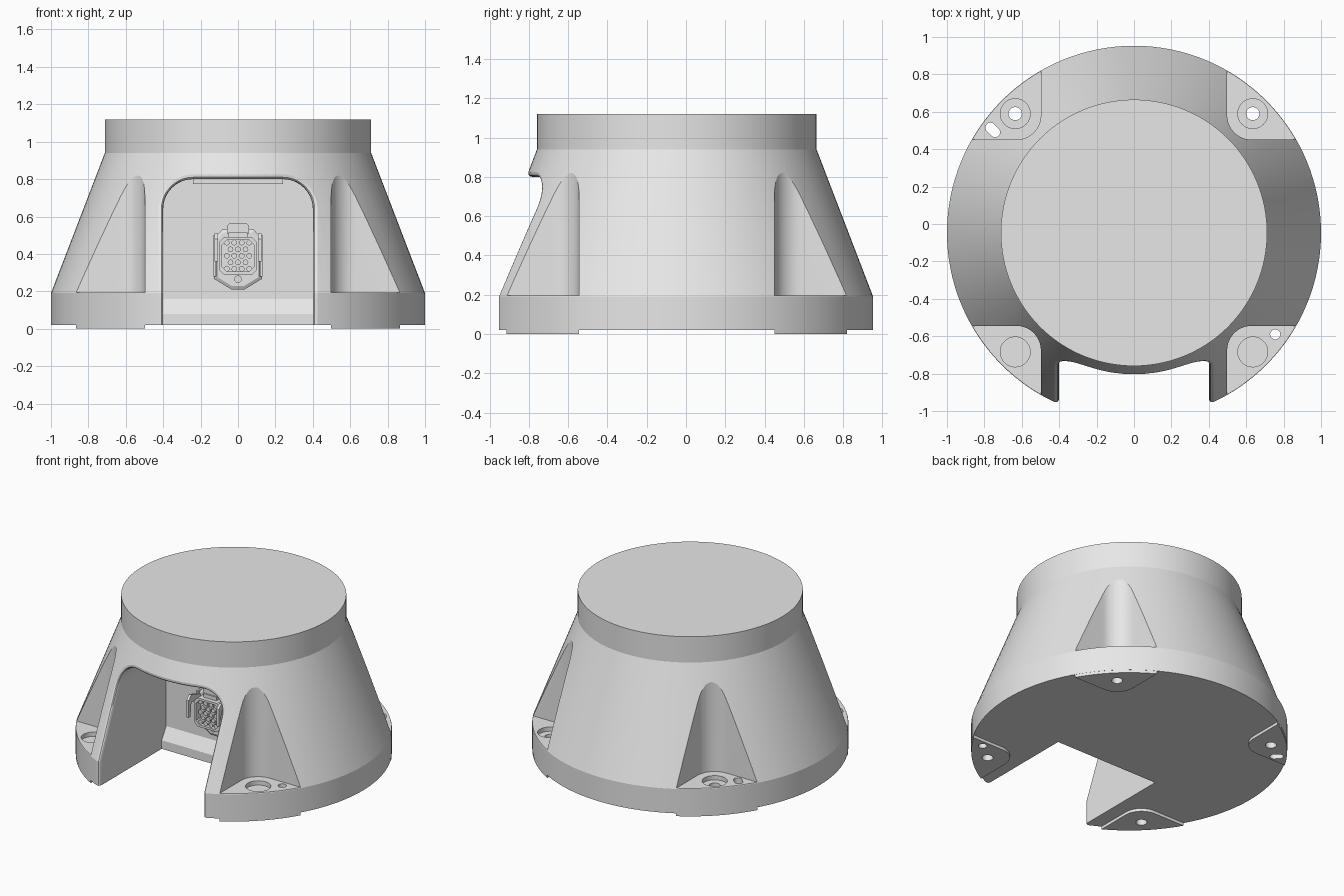
import bpy, bmesh
from math import sin, cos, pi, asin, sqrt, radians

if "Cube" in bpy.data.objects:
    bpy.data.objects.remove(bpy.data.objects["Cube"], do_unlink=True)

CY = -0.047             # y of the turned axis
FLOOR = 0.195           # height of the corner pocket floors
WALL = -0.22            # y of the recess back wall
PROFILE = [(1.0, 0.02), (1.0, 0.19), (0.712, 0.94), (0.712, 1.12)]

grey = bpy.data.materials.new("light grey")
grey.use_nodes = True
grey.diffuse_color = (0.8, 0.8, 0.8, 1)
grey.node_tree.nodes["Principled BSDF"].inputs["Base Color"].default_value = (0.8, 0.8, 0.8, 1)


def loft(name, rings):
    """Closed solid through rings of equal point count."""
    bm = bmesh.new()
    loops = [[bm.verts.new(p) for p in ring] for ring in rings]
    n = len(loops[0])
    for a, b in zip(loops, loops[1:]):
        for i in range(n):
            j = (i + 1) % n
            bm.faces.new((a[i], a[j], b[j], b[i]))
    bm.faces.new(loops[0][::-1])
    bm.faces.new(loops[-1])
    bmesh.ops.recalc_face_normals(bm, faces=bm.faces)
    mesh = bpy.data.meshes.new(name)
    bm.to_mesh(mesh)
    bm.free()
    mesh.materials.append(grey)
    ob = bpy.data.objects.new(name, mesh)
    bpy.context.collection.objects.link(ob)
    return ob


def circle(x, y, r, n=32):
    return [(x + r * cos(2 * pi * i / n), y + r * sin(2 * pi * i / n)) for i in range(n)]


def at_z(pts, z):
    return [(x, y, z) for x, y in pts]


def at_y(pts, y):
    return [(x, y, z) for x, z in pts]


def upright(name, pts, z0, z1):
    return loft(name, [at_z(pts, z0), at_z(pts, z1)])


def facing(name, pts, y0, y1):
    return loft(name, [at_y(pts, y0), at_y(pts, y1)])


def rect(x0, x1, z0, z1):
    return [(x0, z0), (x1, z0), (x1, z1), (x0, z1)]


def select_only(ob):
    bpy.ops.object.select_all(action='DESELECT')
    bpy.context.view_layer.objects.active = ob
    ob.select_set(True)


def cut(targets, cutter):
    cutter.hide_render = True
    for ob in targets:
        mod = ob.modifiers.new("cut", 'BOOLEAN')
        mod.operation = 'DIFFERENCE'
        mod.solver = 'EXACT'
        mod.object = cutter
        select_only(ob)
        bpy.ops.object.modifier_apply(modifier=mod.name)
    bpy.data.objects.remove(cutter, do_unlink=True)


def corner(sx, sy, outer, a=0.498, fillet=0.13):
    """Corner outline: filleted inside, arc of the given radius outside."""
    c, t, n = a + fillet, asin(a / outer), 12
    pts = [(c + fillet * cos(pi + pi / 2 * i / n), c + fillet * sin(pi + pi / 2 * i / n))
           for i in range(n + 1)]
    pts += [(outer * cos(t + (pi / 2 - 2 * t) * i / n), outer * sin(t + (pi / 2 - 2 * t) * i / n))
            for i in range(n + 1)]
    return [(sx * x, CY + sy * y) for x, y in pts]


# Turned body
body = loft("body", [at_z(circle(0, CY, r, 128), z) for r, z in PROFILE])


# Front recess: arched opening with a rounded rim that follows the cone
def arch(o):
    w, top, r, n = 0.4 + o, 0.8 + o, 0.16 + o, 10
    side = [(w, z) for z in (-0.1, 0.1, 0.19, 0.3, 0.4, 0.5, 0.58)]
    curve = [(w - r + r * cos(pi / 2 * i / n), top - r + r * sin(pi / 2 * i / n))
             for i in range(n + 1)]
    half = side + curve + [((w - r) * k, top) for k in (0.75, 0.5, 0.25)]
    return half + [(0, top)] + [(-x, z) for x, z in reversed(half)]


def front_y(x, z):
    (r0, z0), (r1, z1) = PROFILE[1:3]
    r = r0 + (r1 - r0) * min(max((z - z0) / (z1 - z0), 0), 1)
    return CY - sqrt(r * r - x * x)


rim = [(0, 0.03), (0.004, 0.015), (0.01, 0.007), (0.025, 0), (0.05, -0.012)]
rings = [at_y(arch(0), WALL)]
rings += [[(x, front_y(x, z) + d, z) for x, z in arch(o)] for o, d in rim]
rings.append(at_y(arch(0.05), -1.3))
cut([body], loft("recess_cutter", rings))

# Corner pockets, foot pads and mounting holes
for sx in (-1, 1):
    for sy in (-1, 1):
        side = ("front" if sy < 0 else "back") + ("_left" if sx > 0 else "_right")
        cut([body], upright("pocket_cutter", corner(sx, sy, 1.4), FLOOR, 1.05))
        pad = upright(side + "_foot_pad", corner(sx, sy, 0.999), 0, 0.02)
        hx, hy = sx * 0.635, CY + sy * 0.637
        cut([body], upright("counterbore_cutter", circle(hx, hy, 0.08), FLOOR - 0.03, 0.3))
        cut([body, pad], upright("hole_cutter", circle(hx, hy, 0.035), -0.1, 0.3))
        if sx > 0 and sy < 0:
            cut([body, pad], upright("pin_cutter", circle(0.755, -0.59, 0.027), -0.1, 0.3))
        if sx < 0 and sy > 0:
            # Slot: a circle whose halves are pulled apart along a diagonal
            slot = []
            for x, y in circle(0, 0, 0.027):
                k = 0.012 if x - y > 0 else -0.012
                slot.append((-0.755 + x + k, 0.503 + y - k))
            cut([body, pad], upright("slot_cutter", slot, -0.1, 0.3))

# Sloped sill at the foot of the recess wall and strip under its ceiling
sill = [(-0.27, 0.02), (-0.27, 0.08), (WALL, 0.16), (WALL, 0.02)]
loft("recess_sill", [[(x, y, z) for y, z in sill] for x in (-0.4, 0.4)])
facing("ceiling_strip", rect(-0.24, 0.24, 0.775, 0.8), -0.5, WALL)


# Connector: shield flange, hollow shell, pins, levers and lid
def shield(s):
    half = [(0.035, -0.175), (0.125, -0.12), (0.125, 0.1), (0.085, 0.145)]
    pts = half + [(-x, z) for x, z in reversed(half)]
    return [(s * x, 0.385 + s * z) for x, z in pts]


def socket(w):
    c = 0.025
    half = [(w - c, -w), (w, -w + c), (w, w - c), (w - c, w)]
    return [(x, 0.39 + z) for x, z in half + [(-x, z) for x, z in reversed(half)]]


loft("connector_flange", [at_y(shield(1), WALL), at_y(shield(1), -0.25),
                          at_y(shield(0.9), -0.26)])
loft("connector_shell", [at_y(socket(0.1), WALL), at_y(socket(0.1), -0.34),
                         at_y(socket(0.085), -0.34), at_y(socket(0.085), -0.29)])
for row in range(5):
    count = 4 if row % 2 == 0 else 3
    for i in range(count):
        x = (i - (count - 1) / 2) * 0.04
        facing("connector_pin", circle(x, 0.32 + row * 0.035, 0.015, 12), -0.28, -0.33)
facing("connector_screw", circle(0, 0.265, 0.02, 20), -0.25, -0.275)

lever = [(-0.23, 0.43), (-0.23, 0.47), (-0.36, 0.51), (-0.39, 0.48),
         (-0.39, 0.36), (-0.37, 0.36), (-0.36, 0.46)]
for s in (-1, 1):
    name = "connector_lever_" + ("left" if s > 0 else "right")
    loft(name, [[(s * x, y, z) for y, z in lever] for x in (0.108, 0.125)])
    facing("connector_rail", rect(s * 0.118, s * 0.132, 0.28, 0.5), WALL, -0.275)

lid = [(0.06, 0.51), (0.06, 0.55), (0.045, 0.565)]
facing("connector_lid", lid + [(-x, z) for x, z in reversed(lid)], WALL, -0.3)
facing("connector_hinge", rect(-0.05, 0.05, 0.48, 0.515), WALL, -0.31)

# Smooth the curved faces, keep creases sharp
for ob in list(bpy.context.collection.objects):
    if ob.type == 'MESH' and grey.name in ob.data.materials:
        select_only(ob)
        bpy.ops.object.shade_smooth_by_angle(angle=radians(16))
